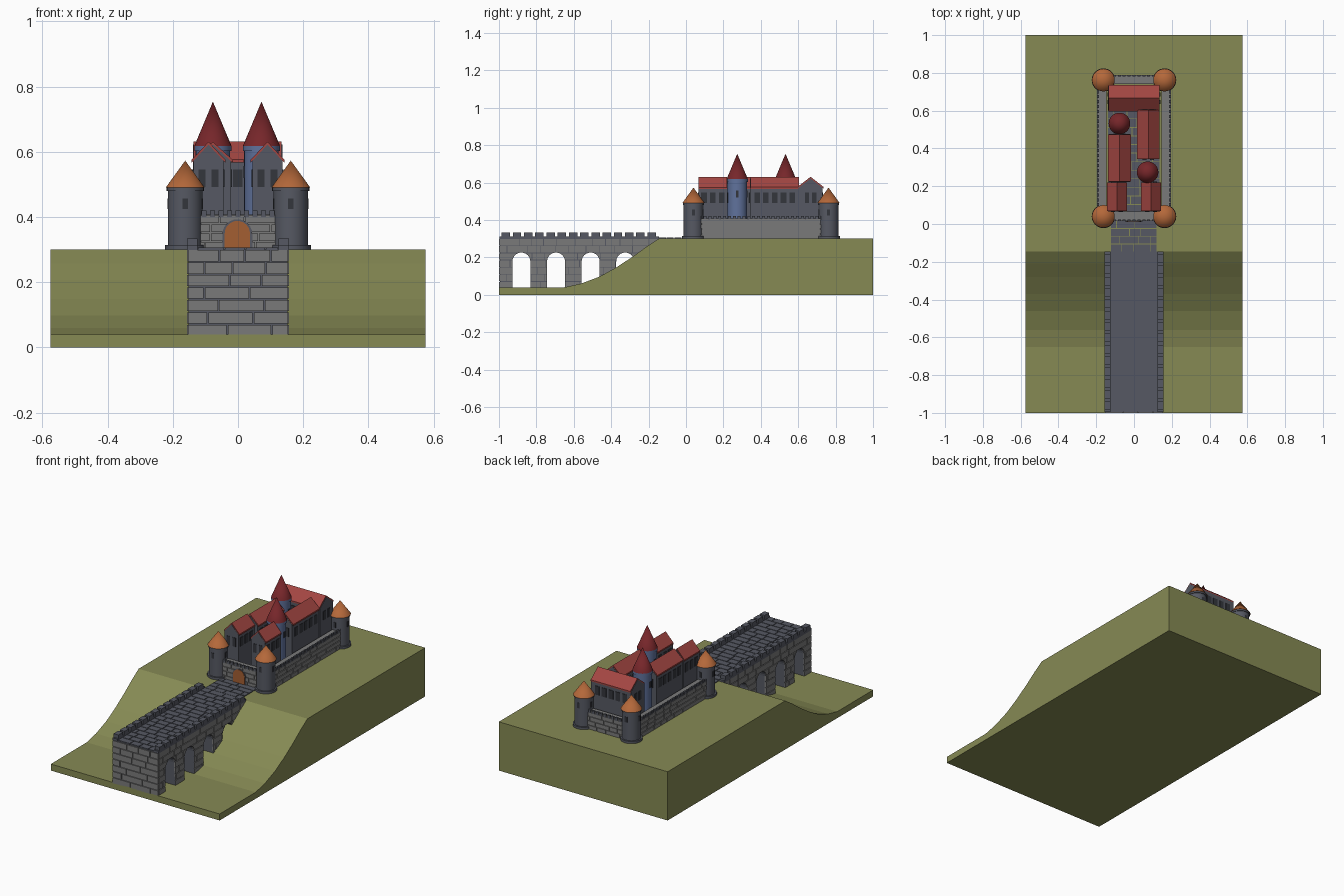
import bpy, bmesh, math, random
from mathutils import Matrix

if "Cube" in bpy.data.objects:
    bpy.data.objects.remove(bpy.data.objects["Cube"])

random.seed(4)


def material(name, rgb):
    m = bpy.data.materials.new(name)
    lin = [(c / 255 / 12.92 if c < 11 else ((c / 255 + 0.055) / 1.055) ** 2.4) for c in rgb]
    m.diffuse_color = (*lin, 1)
    m.use_nodes = True
    m.node_tree.nodes["Principled BSDF"].inputs["Base Color"].default_value = m.diffuse_color
    return m


GRASS = material("grass", (134, 138, 84))
STONE = material("grey stone", (122, 122, 122))
SLATE = material("slate stone", (86, 89, 99))
ROOF = material("roof red", (163, 70, 66))
SPIRE = material("spire dark red", (118, 38, 42))
ORANGE = material("orange tile", (180, 104, 58))
BLUE = material("tower blue", (96, 114, 156))
DOOR = material("door wood", (164, 94, 50))
DARK = material("window dark", (52, 54, 60))


def finish(name, bm, mat, smooth=False):
    bmesh.ops.recalc_face_normals(bm, faces=bm.faces)
    me = bpy.data.meshes.new(name)
    bm.to_mesh(me)
    bm.free()
    me.materials.append(mat)
    ob = bpy.data.objects.new(name, me)
    bpy.context.collection.objects.link(ob)
    if smooth:
        bpy.ops.object.select_all(action='DESELECT')
        ob.select_set(True)
        bpy.context.view_layer.objects.active = ob
        bpy.ops.object.shade_smooth_by_angle(angle=math.radians(35))
    return ob


def boxes(name, spans, mat):
    """One object from many boxes given as (x0, x1, y0, y1, z0, z1)."""
    bm = bmesh.new()
    for x0, x1, y0, y1, z0, z1 in spans:
        m = (Matrix.Translation(((x0 + x1) / 2, (y0 + y1) / 2, (z0 + z1) / 2))
             @ Matrix.Diagonal((x1 - x0, y1 - y0, z1 - z0, 1)))
        bmesh.ops.create_cube(bm, size=1, matrix=m)
    return finish(name, bm, mat)


def prism(name, outlines, axis, a, b, mat):
    """Extrude (u, z) outlines along x or y from a to b."""
    bm = bmesh.new()
    for pts in outlines:
        vs = [bm.verts.new((a, u, z) if axis == 'x' else (u, a, z)) for u, z in pts]
        ext = bmesh.ops.extrude_face_region(bm, geom=[bm.faces.new(vs)])
        d = (b - a, 0, 0) if axis == 'x' else (0, b - a, 0)
        bmesh.ops.translate(bm, vec=d, verts=[g for g in ext['geom'] if isinstance(g, bmesh.types.BMVert)])
    return finish(name, bm, mat)


def lathe(name, x, y, r0, r1, z0, z1, mat):
    bm = bmesh.new()
    bmesh.ops.create_cone(bm, cap_ends=True, segments=32, radius1=r0, radius2=r1, depth=z1 - z0,
                          matrix=Matrix.Translation((x, y, (z0 + z1) / 2)))
    return finish(name, bm, mat, True)


def arch(c, half, z0, spring, n=12):
    return [(c - half, z0), (c + half, z0)] + [
        (c + half * math.cos(math.pi * i / n), spring + half * math.sin(math.pi * i / n)) for i in range(n + 1)]


def courses(a0, a1, b0, b1, row, length, gap=0.004):
    """Staggered rectangles (a0, a1, b0, b1) that fill an area with rows of blocks."""
    out, n = [], max(1, round((b1 - b0) / row))
    h = (b1 - b0) / n
    for i in range(n):
        a = a0
        while a < a1 - 0.001:
            e = a + length * random.uniform(0.7, 1.3) * (0.5 if a == a0 and i % 2 else 1)
            if a1 - e < length * 0.4:
                e = a1
            out.append((a, min(e, a1) - gap, b0 + i * h, b0 + (i + 1) * h - gap))
            a = e
    return out


# Hill with sloping front
hill = [(-1, 0), (1, 0), (1, 0.30), (-0.145, 0.30), (-0.21, 0.258), (-0.28, 0.207), (-0.37, 0.148),
        (-0.46, 0.098), (-0.56, 0.06), (-0.65, 0.04), (-1, 0.04)]
prism("hill", [hill], 'x', -0.575, 0.575, GRASS)

# Bridge core and side blocks, with four arches cut through
core = boxes("bridge_core", [(-0.152, 0.152, -0.994, -0.145, 0.02, 0.30)], SLATE)
side = []
for y0, y1, z0, z1 in courses(-0.993, -0.145, 0.035, 0.302, 0.038, 0.085):
    side += [(0.145, 0.157, y0, y1, z0, z1), (-0.157, -0.145, y0, y1, z0, z1)]
side = boxes("bridge_side_blocks", side, STONE)
cutter = prism("arch_cutter", [arch(c, 0.048, 0.0, 0.178) for c in (-0.88, -0.695, -0.51, -0.325)],
               'x', -0.3, 0.3, DARK)
for ob in (core, side):
    mod = ob.modifiers.new("arches", 'BOOLEAN')
    mod.operation, mod.solver, mod.object = 'DIFFERENCE', 'EXACT', cutter
    bpy.context.view_layer.objects.active = ob
    bpy.ops.object.modifier_apply(modifier=mod.name)
bpy.data.objects.remove(cutter)
boxes("bridge_front_blocks", [(a, b, -1, -0.992, c, d) for a, b, c, d in
                              courses(-0.154, 0.158, 0.035, 0.302, 0.04, 0.11)], STONE)

# Bridge paving, parapet and merlons
boxes("bridge_paving", [(a, b, c, d, 0.295, 0.306) for c, d, a, b in
                        [(r[2], r[3], r[0], r[1]) for r in courses(-0.122, 0.126, -0.993, -0.145, 0.045, 0.07)]],
      SLATE)
parapet = []
for s in (-1, 1):
    xa, xb = sorted((s * 0.124, s * 0.157))
    parapet.append((xa, xb, -0.996, -0.145, 0.298, 0.312))
    parapet += [(xa, xb, -0.986 + i * 0.06, -0.941 + i * 0.06, 0.31, 0.334) for i in range(14)]
boxes("bridge_parapet", parapet, SLATE)

# Paved path and courtyard, grass showing in the joints
boxes("path_paving", [(a, b, c, d, 0.295, 0.305) for a, b, c, d in
                      courses(-0.122, 0.124, -0.145, 0.02, 0.043, 0.08)], SLATE)
boxes("courtyard_paving", [(a, b, c, d, 0.295, 0.305) for a, b, c, d in
                           courses(-0.138, 0.14, 0.06, 0.74, 0.045, 0.08)], SLATE)

# Curtain walls: core, blocks outside, small merlons
X, Y0, Y1, T, TOP = 0.19, 0.02, 0.785, 0.045, 0.408
boxes("curtain_wall", [(-X, -X + T, Y0, Y1, 0.29, TOP), (X - T, X, Y0, Y1, 0.29, TOP),
                       (-X + T, X - T, Y0, Y0 + T, 0.29, TOP), (-X + T, X - T, Y1 - T, Y1, 0.29, TOP)], STONE)
blocks = []
for a, b, c, d in courses(Y0 + 0.02, Y1 - 0.02, 0.30, TOP, 0.027, 0.075):
    blocks += [(X - 0.004, X + 0.005, a, b, c, d), (-X - 0.005, -X + 0.004, a, b, c, d)]
for a, b, c, d in courses(-X + 0.02, X - 0.02, 0.30, TOP, 0.027, 0.075):
    blocks += [(a, b, Y0 - 0.005, Y0 + 0.004, c, d), (a, b, Y1 - 0.004, Y1 + 0.005, c, d)]
boxes("curtain_wall_blocks", blocks, STONE)
merlons = []
for i in range(28):
    y = 0.05 + i * 0.026
    merlons += [(s * X - 0.005, s * X + 0.005, y - 0.008, y + 0.008, 0.40, 0.42) for s in (-1, 1)]
for i in range(-5, 6):
    merlons += [(i * 0.026 - 0.008, i * 0.026 + 0.008, y - 0.005, y + 0.005, 0.40, 0.42) for y in (Y0, Y1)]
boxes("curtain_wall_merlons", merlons, SLATE)

# Gate
prism("gate_frame", [arch(-0.002, 0.046, 0.30, 0.347)], 'y', 0.013, 0.022, SLATE)
prism("gate_door", [arch(-0.002, 0.039, 0.30, 0.349)], 'y', 0.010, 0.018, DOOR)

# Corner towers
for n, (sx, y) in enumerate([(-1, 0.04), (1, 0.04), (-1, 0.762), (1, 0.762)]):
    x = sx * 0.162
    lathe(f"corner_tower_base_{n}", x, y, 0.062, 0.062, 0.295, 0.314, SLATE)
    lathe(f"corner_tower_{n}", x, y, 0.053, 0.053, 0.30, 0.485, SLATE)
    lathe(f"corner_tower_rim_{n}", x, y, 0.057, 0.057, 0.48, 0.492, SLATE)
    lathe(f"corner_tower_roof_{n}", x, y, 0.060, 0.0, 0.490, 0.573, ORANGE)
    boxes(f"corner_tower_slits_{n}", [(x - 0.008, x + 0.008, y - 0.0545, y + 0.0545, 0.424, 0.457),
                                      (x - 0.0545, x + 0.0545, y - 0.008, y + 0.008, 0.424, 0.457)], DARK)

# Blue stair towers
for n, (x, y) in enumerate([(0.072, 0.274), (-0.077, 0.532)]):
    lathe(f"stair_tower_{n}", x, y, 0.053, 0.053, 0.30, 0.61, BLUE)
    lathe(f"stair_tower_rim_{n}", x, y, 0.057, 0.057, 0.603, 0.618, BLUE)
    lathe(f"stair_tower_spire_{n}", x, y, 0.057, 0.0, 0.618, 0.754, SPIRE)
    boxes(f"stair_tower_slits_{n}", [(x - 0.008, x + 0.008, y - 0.0545, y + 0.0545, 0.52, 0.557),
                                     (x - 0.0545, x + 0.0545, y - 0.008, y + 0.008, 0.52, 0.557)], DARK)


def house(name, axis, u0, u1, a, b):
    """Gabled house: (u0, u1) across, ridge running along axis from a to b."""
    c, eave, ridge = (u0 + u1) / 2, 0.572, 0.622
    prism(name, [[(u0, 0.295), (u1, 0.295), (u1, eave), (c, ridge), (u0, eave)]], axis, a, b, SLATE)
    k = (ridge - eave) / (c - u0)
    slabs = [[(c, ridge), (c, ridge + 0.009), (e, eave - 0.006 * k + 0.009), (e, eave - 0.006 * k)]
             for e in (u0 - 0.006, u1 + 0.006)]
    prism(name + "_roof", slabs, axis, a + 0.002, b - 0.002, ROOF)
    # Window rows on the long sides, two windows on each gable
    spans = []
    count = int((b - a - 0.02) / 0.045)
    for i in range(count):
        m = (a + b) / 2 + (i - (count - 1) / 2) * 0.047
        spans += [(u - 0.003, u + 0.003, m - 0.015, m + 0.015) for u in (u0, u1)]
    for m in (c - 0.02, c + 0.02):
        spans += [(m - 0.011, m + 0.011, e - 0.003, e + 0.003) for e in (a, b)]
    if axis == 'x':
        spans = [(s[2], s[3], s[0], s[1]) for s in spans]
    boxes(name + "_windows", [(*s, 0.492, 0.546) for s in spans], DARK)


house("great_hall", 'x', 0.602, 0.73, -0.138, 0.136)
house("right_long_house", 'y', 0.022, 0.129, 0.343, 0.605)
house("left_long_house", 'y', -0.132, -0.022, 0.222, 0.476)
house("front_left_house", 'y', -0.137, -0.044, 0.066, 0.221)
house("front_right_house", 'y', 0.044, 0.137, 0.066, 0.221)
